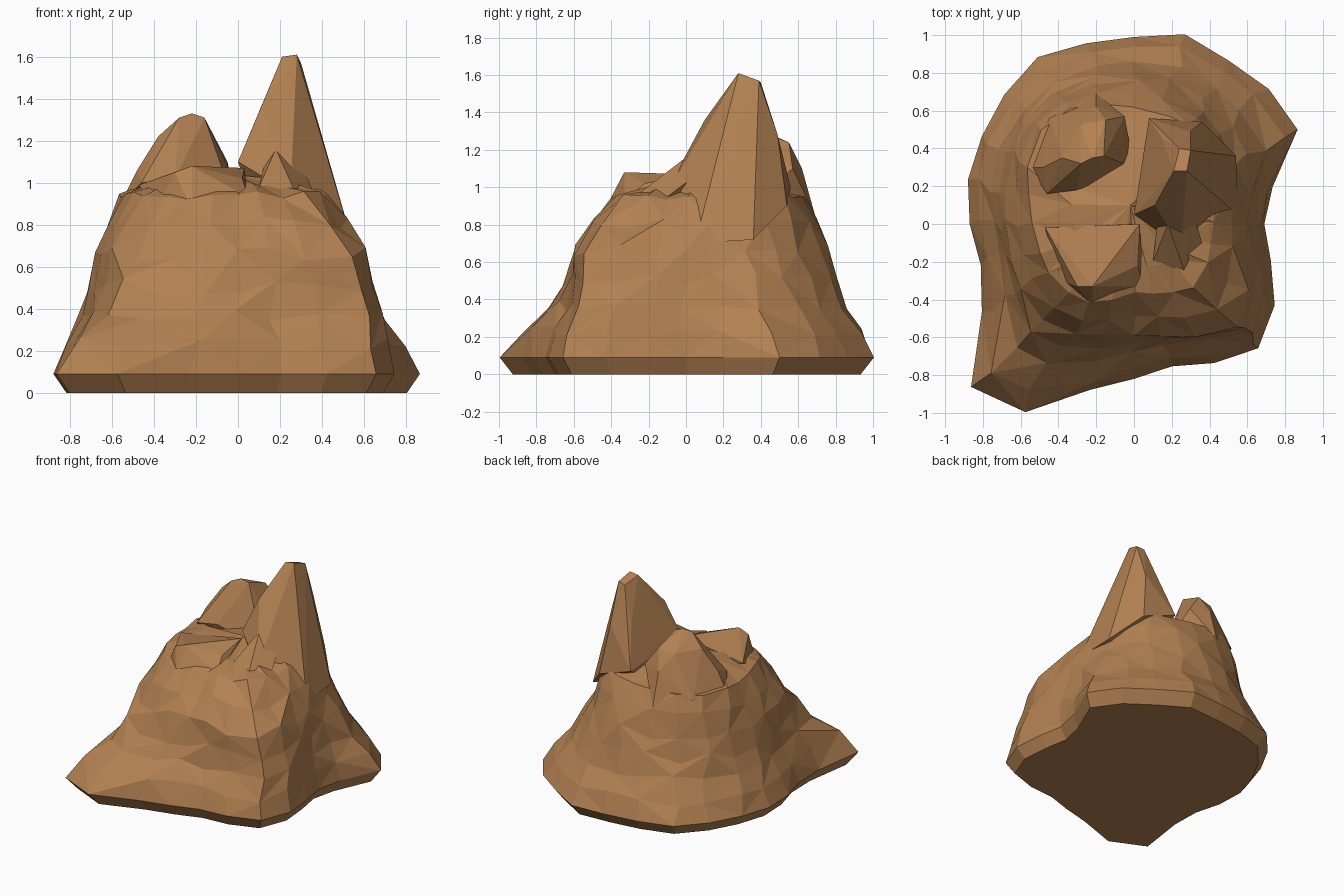
import bpy, bmesh, math, random
from mathutils import Vector

if "Cube" in bpy.data.objects:
    bpy.data.objects.remove(bpy.data.objects["Cube"])

random.seed(4)
stone = bpy.data.materials.new("brown_stone")
stone.diffuse_color = (0.45, 0.22, 0.085, 1)
stone.use_nodes = True
stone.node_tree.nodes["Principled BSDF"].inputs["Base Color"].default_value = stone.diffuse_color


def finish(bm, name):
    bmesh.ops.triangulate(bm, faces=bm.faces[:])
    bmesh.ops.recalc_face_normals(bm, faces=bm.faces[:])
    mesh = bpy.data.meshes.new(name)
    bm.to_mesh(mesh)
    bm.free()
    mesh.materials.append(stone)
    obj = bpy.data.objects.new(name, mesh)
    bpy.context.collection.objects.link(obj)
    return obj


def hull(name, pts):
    """Faceted rock lump wrapped around a few points."""
    bm = bmesh.new()
    for p in pts:
        bm.verts.new(p)
    res = bmesh.ops.convex_hull(bm, input=bm.verts[:])
    inner = [v for v in bm.verts if not v.link_faces]
    bmesh.ops.delete(bm, geom=inner, context='VERTS')
    return finish(bm, name)


# Contour radii every 15 degrees, counter-clockwise from +x
foot = [.69, .76, 1.0, 1.01, 1.0, 1.04, .99, .99, 1.02, .97, .93, .91,
        .87, .84, .93, 1.22, 1.15, .91, .82, .78, .85, .93, .86, .75]
low = [.66, .68, .80, .82, .84, .87, .86, .86, .86, .84, .82, .78,
       .74, .73, .78, .90, .87, .76, .68, .66, .72, .85, .78, .69]
mid = [.60, .60, .62, .66, .70, .74, .76, .77, .78, .77, .74, .70,
       .68, .68, .69, .70, .66, .61, .59, .61, .68, .77, .70, .63]
high = [.42, .44, .48, .54, .60, .60, .62, .66, .70, .70, .64, .58,
        .54, .52, .52, .50, .48, .42, .36, .38, .42, .46, .44, .42]
mix = lambda a, b, t: [p + (q - p) * t for p, q in zip(a, b)]
layers = [([r * .93 for r in foot], 0, 0), (foot, .09, 0),
          (mix(foot, low, .4), .23, .03), (low, .37, .03),
          (mix(low, mid, .55), .51, .04), (mid, .66, .04),
          (mix(mid, high, .45), .81, .03), (high, .94, .02),
          ([r * .6 for r in high], 1.0, .03)]

# Main body: lofted contours with slightly uneven heights
bm = bmesh.new()
rings = []
for radii, z, wobble in layers:
    ring = []
    for i, r in enumerate(radii):
        a = math.radians(15 * i + (random.uniform(-2.5, 2.5) if wobble else 0))
        ring.append(bm.verts.new((r * math.cos(a), r * math.sin(a),
                                  z + random.uniform(-wobble, wobble))))
    rings.append(ring)
for k, (a, b) in enumerate(zip(rings, rings[1:])):
    for i in range(24):
        j = (i + 1) % 24
        if (i + k) % 2:
            bm.faces.new((a[i], a[j], b[j]))
            bm.faces.new((a[i], b[j], b[i]))
        else:
            bm.faces.new((a[i], a[j], b[i]))
            bm.faces.new((a[j], b[j], b[i]))
bm.faces.new(rings[0][::-1])
top = bm.verts.new((-.02, .1, 1.04))
for i in range(24):
    bm.faces.new((rings[-1][i], rings[-1][(i + 1) % 24], top))
body = finish(bm, "mountain_body")

# Peaks and spurs
lumps = [
    hull("tall_peak", [(.21, .28, 1.6), (.28, .28, 1.61), (.30, .39, 1.57), (.24, .4, 1.56),
                       (.11, .1, 1.36), (.15, .45, 1.3), (.3, .49, 1.28), (.0, .05, 1.1),
                       (.25, -.12, .95), (.42, .08, .97), (.43, .4, .98), (.36, .54, .9),
                       (.08, .56, 1.0), (.54, .36, .72), (.55, .05, .7), (.1, .2, .8)]),
    hull("left_peak", [(-.28, .32, 1.31), (-.22, .35, 1.33), (-.16, .36, 1.31), (-.38, .35, 1.22),
                       (-.48, .3, 1.06), (-.15, .55, 1.24), (-.28, .53, 1.22), (-.2, .62, 1.1),
                       (-.05, .42, 1.08), (-.05, .57, 1.1), (-.3, .18, 1.02), (-.46, .16, 1.0),
                       (-.56, .3, .9), (-.45, .56, .92), (-.2, .69, .85), (0, .3, .85)]),
    hull("front_bump", [(-.3, -.33, 1.05), (-.22, -.33, 1.08), (-.08, -.13, 1.06), (.02, -.22, 1.02),
                        (-.47, -.02, .99), (-.4, -.3, .85), (.05, -.33, .93), (-.22, -.44, .87),
                        (.03, 0, 1.07), (-.1, 0, .85)]),
    hull("front_spur", [(.18, 0, 1.16), (.27, -.26, .96), (.1, -.2, .98), (.14, .15, 1.15),
                        (.3, .1, 1.1), (.36, -.1, .95), (.2, 0, .8)]),
]

# Merge everything into one rock
for lump in lumps:
    mod = body.modifiers.new(lump.name, 'BOOLEAN')
    mod.operation = 'UNION'
    mod.solver = 'EXACT'
    mod.object = lump
bpy.context.view_layer.update()
merged = bpy.data.meshes.new_from_object(
    body.evaluated_get(bpy.context.evaluated_depsgraph_get()))
body.modifiers.clear()
body.data = merged
for lump in lumps:
    bpy.data.objects.remove(lump)
for p in body.data.polygons:
    p.use_smooth = False
